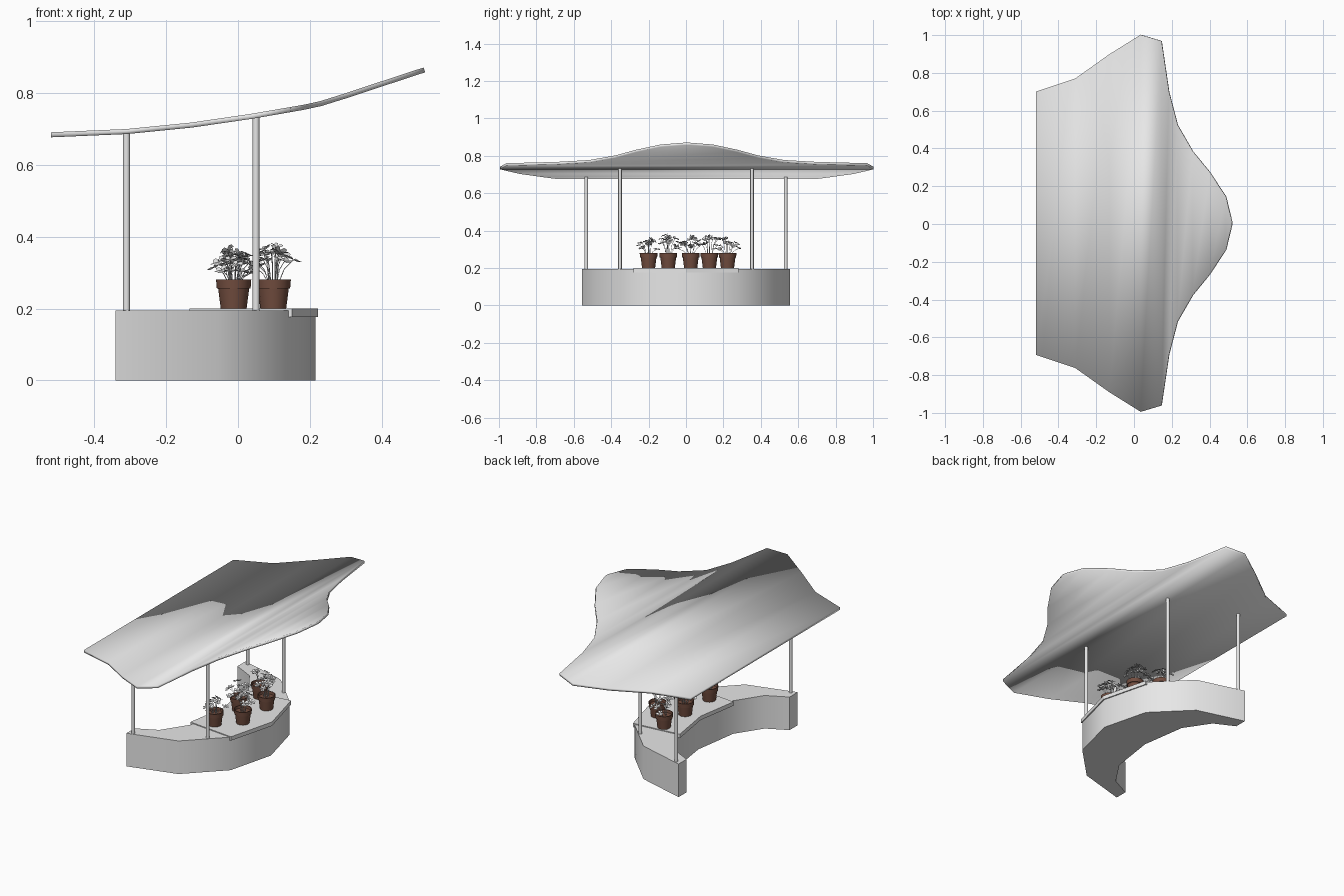
import bpy, bmesh, math, random
from mathutils import Vector, Matrix

random.seed(4)
cube = bpy.data.objects.get("Cube")
if cube:
    bpy.data.objects.remove(cube, do_unlink=True)


def material(name, rgb):
    m = bpy.data.materials.new(name)
    m.use_nodes = True
    m.diffuse_color = (*rgb, 1)
    m.node_tree.nodes["Principled BSDF"].inputs["Base Color"].default_value = (*rgb, 1)
    return m


GREY = material("light_grey", (0.8, 0.8, 0.8))
BROWN = material("clay_brown", (0.17, 0.075, 0.05))


def finish(bm, name, mat, smooth=None, recalc=True):
    if recalc:
        bmesh.ops.recalc_face_normals(bm, faces=bm.faces)
    me = bpy.data.meshes.new(name)
    bm.to_mesh(me)
    bm.free()
    me.materials.append(mat)
    ob = bpy.data.objects.new(name, me)
    bpy.context.collection.objects.link(ob)
    if smooth:
        bpy.ops.object.select_all(action="DESELECT")
        ob.select_set(True)
        bpy.context.view_layer.objects.active = ob
        bpy.ops.object.shade_smooth_by_angle(angle=math.radians(smooth))
    return ob


def mirrored(half):
    """Half path ending on the centre line, continued on the +y side."""
    return half + [(x, -y) for x, y in reversed(half[:-1])]


def band(name, outer, inner, z0, z1, smooth=None):
    """Solid strip between two paths with equal point counts."""
    bm = bmesh.new()
    rings = [[bm.verts.new((*o, z0)), bm.verts.new((*o, z1)),
              bm.verts.new((*i, z1)), bm.verts.new((*i, z0))]
             for o, i in zip(mirrored(outer), mirrored(inner))]
    for a, b in zip(rings, rings[1:]):
        for k in range(4):
            n = (k + 1) % 4
            bm.faces.new((a[k], a[n], b[n], b[k]))
    bm.faces.new(rings[0])
    bm.faces.new(rings[-1])
    return finish(bm, name, GREY, smooth)


def rod(bm, a, b, radius, sides):
    a, b = Vector(a), Vector(b)
    d = b - a
    rot = d.to_track_quat("Z", "Y").to_matrix().to_4x4()
    bmesh.ops.create_cone(bm, segments=sides, radius1=radius, radius2=radius, depth=d.length,
                          cap_ends=True, matrix=Matrix.Translation((a + b) / 2) @ rot)


# Curved counter and the display shelf set into its middle
band("counter",
     [(-0.34, -0.555), (-0.055, -0.475), (0.145, -0.275), (0.215, 0)],
     [(-0.34, -0.48), (-0.22, -0.42), (-0.12, -0.27), (-0.08, 0)],
     0, 0.195, 40)
band("display_shelf", [(0.15, -0.28), (0.222, 0)], [(-0.135, -0.25), (-0.095, 0)], 0.177, 0.2)

# Roof: (x, half width, height) stations swept into a curved sheet
stations = [(-0.52, 0.697, 0.69), (-0.31, 0.767, 0.699), (-0.13, 0.895, 0.717),
            (0.035, 0.998, 0.741), (0.145, 0.965, 0.76), (0.185, 0.695, 0.767),
            (0.23, 0.52, 0.777), (0.31, 0.38, 0.802), (0.4, 0.27, 0.832),
            (0.485, 0.14, 0.86), (0.516, 0.012, 0.87)]
bm = bmesh.new()
rows = [[bm.verts.new((x, 0.004 + s * w, z)) for s in (-1, 1)] for x, w, z in stations]
for a, b in zip(rows, rows[1:]):
    bm.faces.new((a[0], b[0], b[1], a[1]))
roof = finish(bm, "roof", GREY, 40, recalc=False)
solid = roof.modifiers.new("thickness", "SOLIDIFY")
solid.thickness = 0.014
solid.offset = -1

# Posts
for label, x, y, top in (("back", -0.31, 0.533, 0.69), ("front", 0.05, 0.353, 0.735)):
    for side, s in (("left", 1), ("right", -1)):
        bm = bmesh.new()
        rod(bm, (x, s * y, 0.19), (x, s * y, top), 0.0095, 16)
        finish(bm, f"{label}_post_{side}", GREY, 40)


# Pots: lathed profile with a rim and a sunken soil surface
def pot(name, cx, cy):
    profile = [(0.036, 0.2), (0.043, 0.255), (0.047, 0.256), (0.049, 0.281),
               (0.044, 0.281), (0.042, 0.266)]
    sides = 14
    bm = bmesh.new()
    rings = []
    for r, z in profile:
        rings.append([bm.verts.new((cx + r * math.cos(math.tau * k / sides),
                                    cy + r * math.sin(math.tau * k / sides), z))
                      for k in range(sides)])
    for a, b in zip(rings, rings[1:]):
        for k in range(sides):
            n = (k + 1) % sides
            bm.faces.new((a[k], a[n], b[n], b[k]))
    bm.faces.new(rings[0])
    bm.faces.new(rings[-1])
    finish(bm, name, BROWN, 35)


# One clover-like leaf: three folded lobes around the stem tip
def leaf(bm, tip, size, tilt):
    turn = random.uniform(0, math.tau)
    for k in range(3):
        mat = (Matrix.Translation(tip) @ tilt
               @ Matrix.Rotation(turn + k * math.tau / 3, 4, "Z"))
        mid = [(0, 0, 0), (0.9, 0, 0)]
        for s in (1, -1):
            pts = mid + [(1.1, s * 0.4, 0.2), (0.75, s * 0.7, 0.25), (0.3, s * 0.4, 0.15)]
            if s < 0:
                pts.reverse()
            bm.faces.new([bm.verts.new(mat @ (Vector(p) * size)) for p in pts])


def plant(name, cx, cy, height, count=10):
    bm = bmesh.new()
    for k in range(count):
        a = math.tau * (k + random.uniform(-0.3, 0.3)) / count
        reach = random.uniform(0.015, 0.07)
        z = height - reach * 0.9 - random.uniform(0, 0.03)
        out = Vector((math.cos(a), math.sin(a), 0))
        base = Vector((cx, cy, 0.264)) + out * 0.012
        bend = Vector((cx, cy, 0.264 + (z - 0.264) * 0.65)) + out * (reach * 0.55)
        tip = Vector((cx, cy, z)) + out * reach
        rod(bm, base, bend, 0.0011, 4)
        rod(bm, bend, tip, 0.0011, 4)
        tilt = Matrix.Rotation(random.uniform(0.1, 0.7), 4, Vector((-out.y, out.x, 0)))
        leaf(bm, tip, random.uniform(0.015, 0.022), tilt)
    finish(bm, name, GREY, recalc=False)


spots = [(-0.012, -0.2, 0.375), (0.098, -0.095, 0.395), (-0.012, 0.025, 0.385),
         (0.098, 0.125, 0.4), (-0.012, 0.222, 0.385)]
for n, (x, y, h) in enumerate(spots, 1):
    pot(f"pot_{n}", x, y)
    plant(f"plant_{n}", x, y, h)
